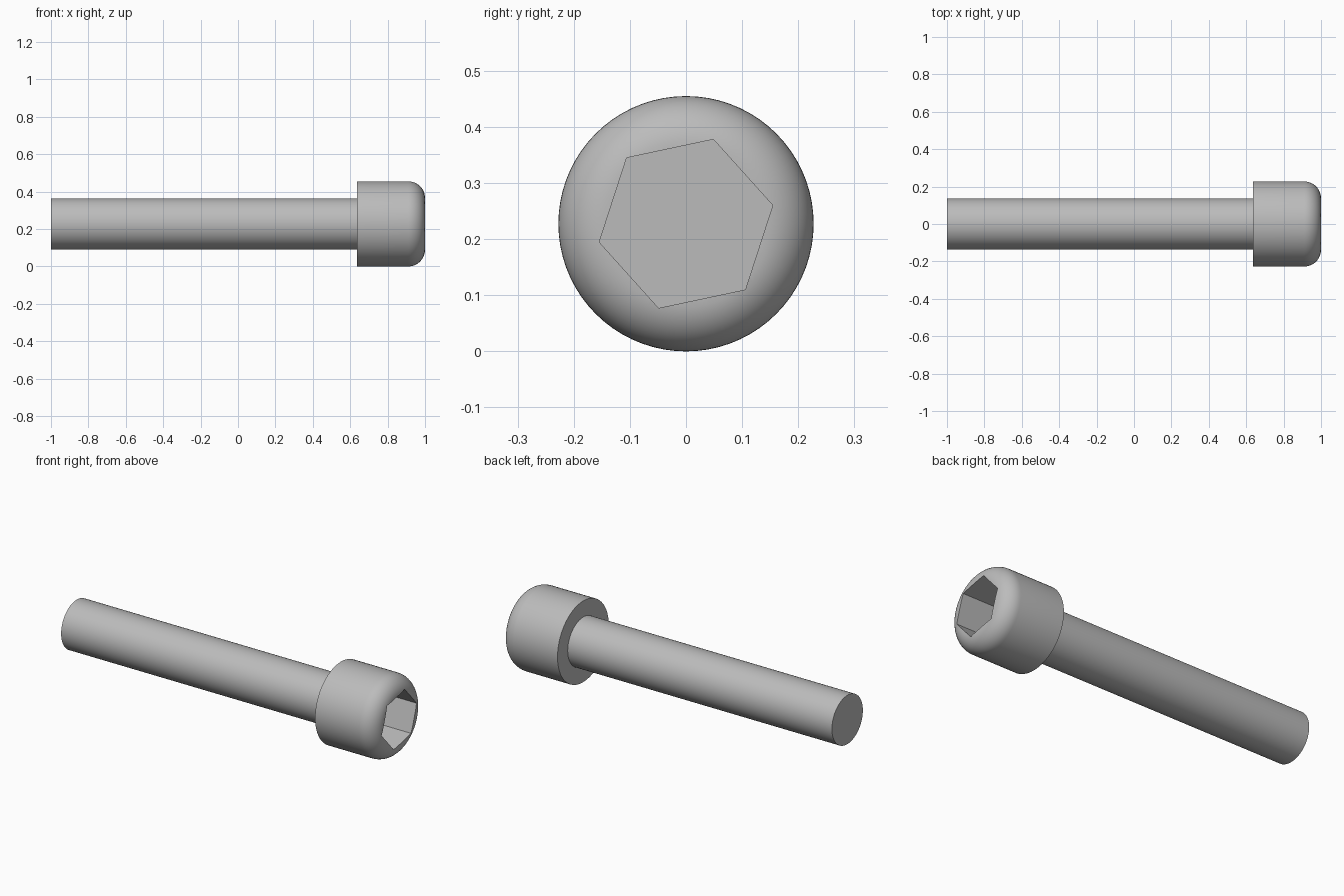
import bpy, bmesh, math
from mathutils import Matrix

if "Cube" in bpy.data.objects:
    bpy.data.objects.remove(bpy.data.objects["Cube"])

HEAD_R, SHANK_R, FILLET = 0.2275, 0.137, 0.09
HEAD_BACK, TIP, FRONT = 0.637, -1.0, 1.0
SOCKET_R, SOCKET_DEPTH, SOCKET_TURN = 0.158, 0.21, math.radians(12)
AXIS_Z = HEAD_R

steel = bpy.data.materials.new("plain grey steel")
steel.use_nodes = True
GREY = (0.5, 0.5, 0.5, 1)
steel.diffuse_color = GREY
steel.node_tree.nodes["Principled BSDF"].inputs["Base Color"].default_value = GREY


def lathe(name, profile, sides, turn=0.0):
    """Revolve (x, radius) points around the bolt axis and cap both ends."""
    bm = bmesh.new()
    rings = []
    for x, r in profile:
        angles = [turn + math.tau * i / sides for i in range(sides)]
        rings.append([bm.verts.new((x, r * math.cos(a), r * math.sin(a))) for a in angles])
    for a, b in zip(rings, rings[1:]):
        for i in range(sides):
            j = (i + 1) % sides
            bm.faces.new((a[i], a[j], b[j], b[i]))
    bm.faces.new(rings[0])
    bm.faces.new(rings[-1])
    bmesh.ops.recalc_face_normals(bm, faces=bm.faces)
    bm.transform(Matrix.Translation((0, 0, AXIS_Z)))
    mesh = bpy.data.meshes.new(name)
    bm.to_mesh(mesh)
    bm.free()
    mesh.materials.append(steel)
    obj = bpy.data.objects.new(name, mesh)
    bpy.context.collection.objects.link(obj)
    return obj


def activate(obj):
    bpy.ops.object.select_all(action='DESELECT')
    obj.select_set(True)
    bpy.context.view_layer.objects.active = obj


# Cylindrical head with a rounded front rim
steps = 12
rim = []
for i in range(steps + 1):
    a = math.pi / 2 * i / steps
    rim.append((FRONT - FILLET + FILLET * math.sin(a), HEAD_R - FILLET + FILLET * math.cos(a)))
head = lathe("head", [(HEAD_BACK, HEAD_R)] + rim, 72)

# Hexagonal socket cut into the head
cutter = lathe("socket_cutter", [(FRONT - SOCKET_DEPTH, SOCKET_R), (FRONT + 0.1, SOCKET_R)],
               6, SOCKET_TURN)
cutter.hide_render = True
cut = head.modifiers.new("socket", 'BOOLEAN')
cut.operation = 'DIFFERENCE'
cut.solver = 'EXACT'
cut.object = cutter
activate(head)
bpy.ops.object.modifier_apply(modifier=cut.name)
bpy.data.objects.remove(cutter)

# Plain shank, seated against the head
shank = lathe("shank", [(TIP, SHANK_R), (HEAD_BACK + 0.01, SHANK_R)], 72)

for part in (head, shank):
    activate(part)
    bpy.ops.object.shade_smooth_by_angle(angle=math.radians(25))
